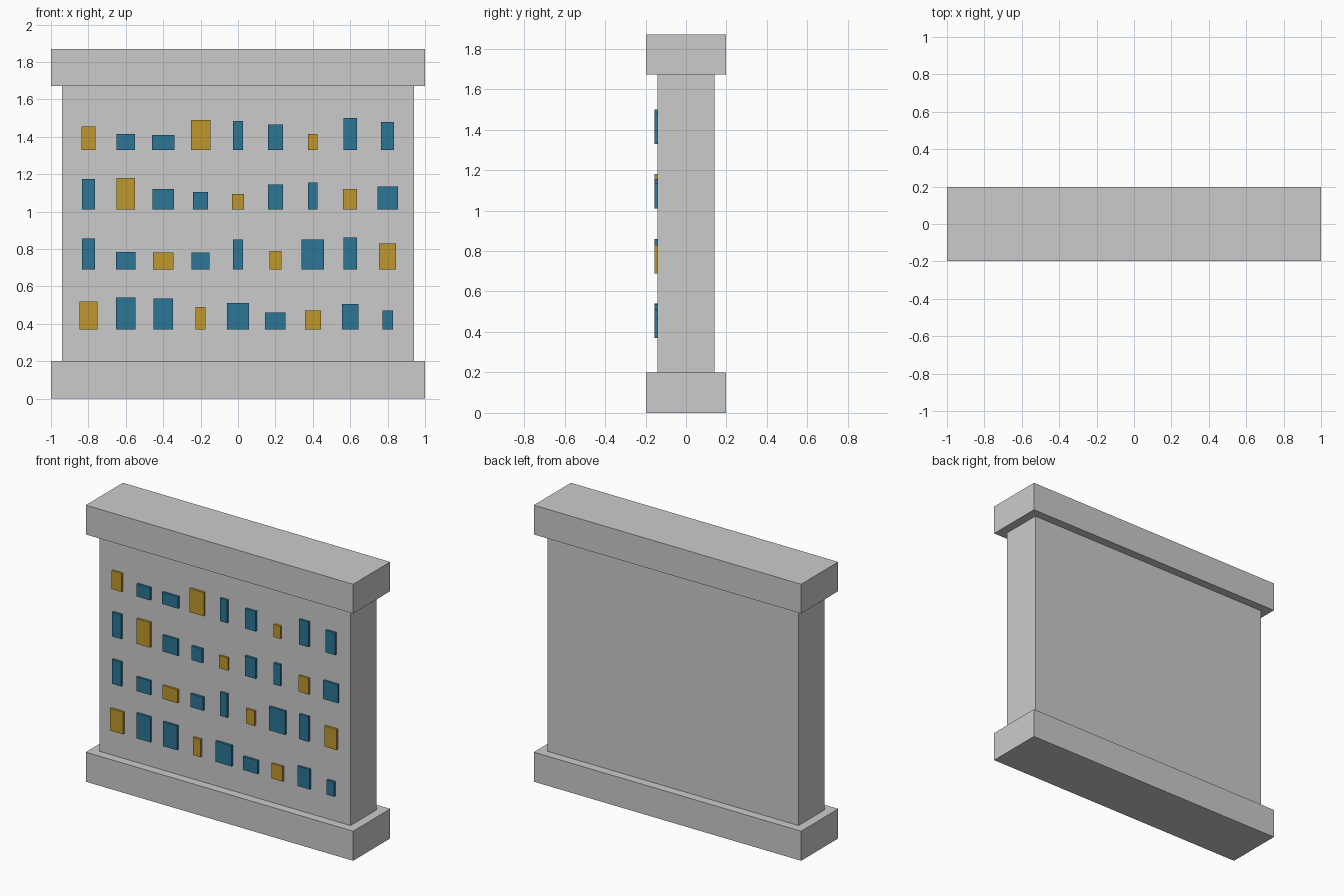
import bpy

# Remove the default object
default_cube = bpy.data.objects.get("Cube")
if default_cube:
    bpy.data.objects.remove(default_cube, do_unlink=True)


def make_material(name, red, green, blue):
    material = bpy.data.materials.new(name)
    material.use_nodes = True
    colour = (red, green, blue, 1)
    material.diffuse_color = colour
    shader = next(n for n in material.node_tree.nodes if n.type == "BSDF_PRINCIPLED")
    shader.inputs["Base Color"].default_value = colour
    return material


def make_box(name, material, low, high):
    """Add an axis-aligned box spanning two opposite corners."""
    centre = [(a + b) / 2 for a, b in zip(low, high)]
    bpy.ops.mesh.primitive_cube_add(size=1, location=centre)
    box = bpy.context.object
    box.name = name
    box.scale = [b - a for a, b in zip(low, high)]
    bpy.ops.object.transform_apply(location=False, rotation=False, scale=True)
    box.data.materials.append(material)
    return box


stone = make_material("pale grey stone", 0.6, 0.6, 0.6)
teal = make_material("teal blue", 0.025, 0.18, 0.3)
gold = make_material("golden yellow", 0.53, 0.31, 0.027)

# Slab with a wider base and cap
HALF_DEPTH, HALF_WIDTH = 0.14, 0.94
BASE_TOP, CAP_BOTTOM, CAP_TOP = 0.2, 1.672, 1.87
make_box("base", stone, (-1, -0.198, 0), (1, 0.198, BASE_TOP))
make_box("wall_slab", stone, (-HALF_WIDTH, -HALF_DEPTH, BASE_TOP),
         (HALF_WIDTH, HALF_DEPTH, CAP_BOTTOM))
make_box("cap", stone, (-1, -0.198, CAP_BOTTOM), (1, 0.198, CAP_TOP))

# Raised blocks: widths and heights in thousandths, rows from top to bottom
block_widths = (
    (75, 100, 120, 105, 55, 80, 50, 70, 70),
    (70, 100, 115, 80, 65, 80, 50, 75, 110),
    (70, 105, 110, 95, 55, 65, 120, 70, 90),
    (95, 105, 105, 55, 120, 110, 85, 90, 55),
)
block_heights = (
    (125, 85, 80, 160, 155, 135, 85, 170, 150),
    (165, 170, 110, 95, 85, 135, 145, 110, 125),
    (165, 95, 90, 90, 160, 100, 160, 170, 140),
    (150, 170, 165, 120, 140, 90, 100, 135, 100),
)
COLUMN_STEP, ROW_STEP, TOP_ROW = 0.2, 0.32, 1.33
for row, (widths, heights) in enumerate(zip(block_widths, block_heights)):
    bottom = TOP_ROW - row * ROW_STEP
    for column, (width, height) in enumerate(zip(widths, heights)):
        middle = (column - 4) * COLUMN_STEP
        half = width / 2000
        # Every third block is gold, shifting one column per row
        material = gold if (column - row) % 3 == 0 else teal
        make_box(f"block_row_{row + 1}_column_{column + 1}", material,
                 (middle - half, -0.155, bottom),
                 (middle + half, -HALF_DEPTH + 0.01, bottom + height / 1000))
